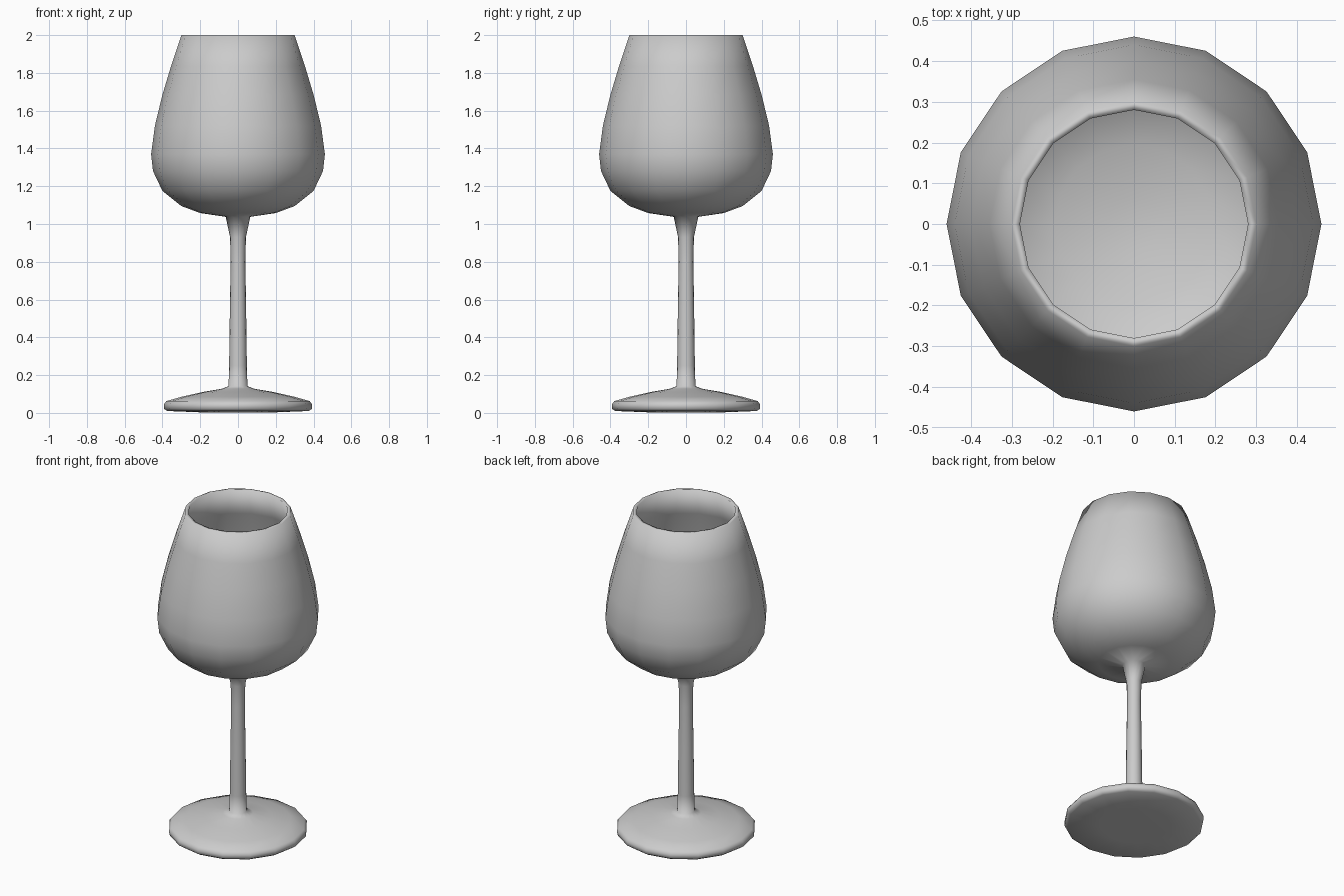
import bpy, bmesh
from math import cos, sin, tau

if "Cube" in bpy.data.objects:
    bpy.data.objects.remove(bpy.data.objects["Cube"])

SIDES = 16

# Profile as (radius, height), from the underside centre to the inner bowl centre
foot = [(0, 0.005), (0.2, 0.003), (0.375, 0.01), (0.392, 0.022), (0.393, 0.045),
        (0.38, 0.062), (0.3, 0.085), (0.19, 0.11), (0.085, 0.128), (0.05, 0.142)]
stem = [(0.047, 0.25), (0.043, 0.55), (0.039, 0.8), (0.042, 0.93), (0.065, 1.038)]
bowl_outside = [(0.2, 1.058), (0.3, 1.095), (0.4, 1.175), (0.45, 1.28),
                (0.46, 1.37), (0.44, 1.52), (0.4, 1.685), (0.355, 1.835), (0.3, 2.0)]
bowl_inside = [(0.28, 2.0), (0.335, 1.83), (0.38, 1.68), (0.42, 1.517), (0.44, 1.37),
               (0.431, 1.285), (0.386, 1.19), (0.29, 1.113), (0.195, 1.078),
               (0.065, 1.06), (0, 1.056)]


def lathe(name, profile):
    """Revolve an open profile whose two ends lie on the axis."""
    bm = bmesh.new()
    start = bm.verts.new((0, 0, profile[0][1]))
    end = bm.verts.new((0, 0, profile[-1][1]))
    rings = [[bm.verts.new((r * cos(tau * i / SIDES), r * sin(tau * i / SIDES), z))
              for i in range(SIDES)] for r, z in profile[1:-1]]
    for i in range(SIDES):
        j = (i + 1) % SIDES
        bm.faces.new((start, rings[0][j], rings[0][i]))
        for a, b in zip(rings, rings[1:]):
            bm.faces.new((a[i], a[j], b[j], b[i]))
        bm.faces.new((rings[-1][i], rings[-1][j], end))
    bmesh.ops.recalc_face_normals(bm, faces=bm.faces)
    for f in bm.faces:
        f.smooth = True
    mesh = bpy.data.meshes.new(name)
    bm.to_mesh(mesh)
    bm.free()
    obj = bpy.data.objects.new(name, mesh)
    bpy.context.collection.objects.link(obj)
    return obj


# Foot, stem and bowl flow into one continuous smooth surface
lathe("wine_glass", foot + stem + bowl_outside + bowl_inside)
